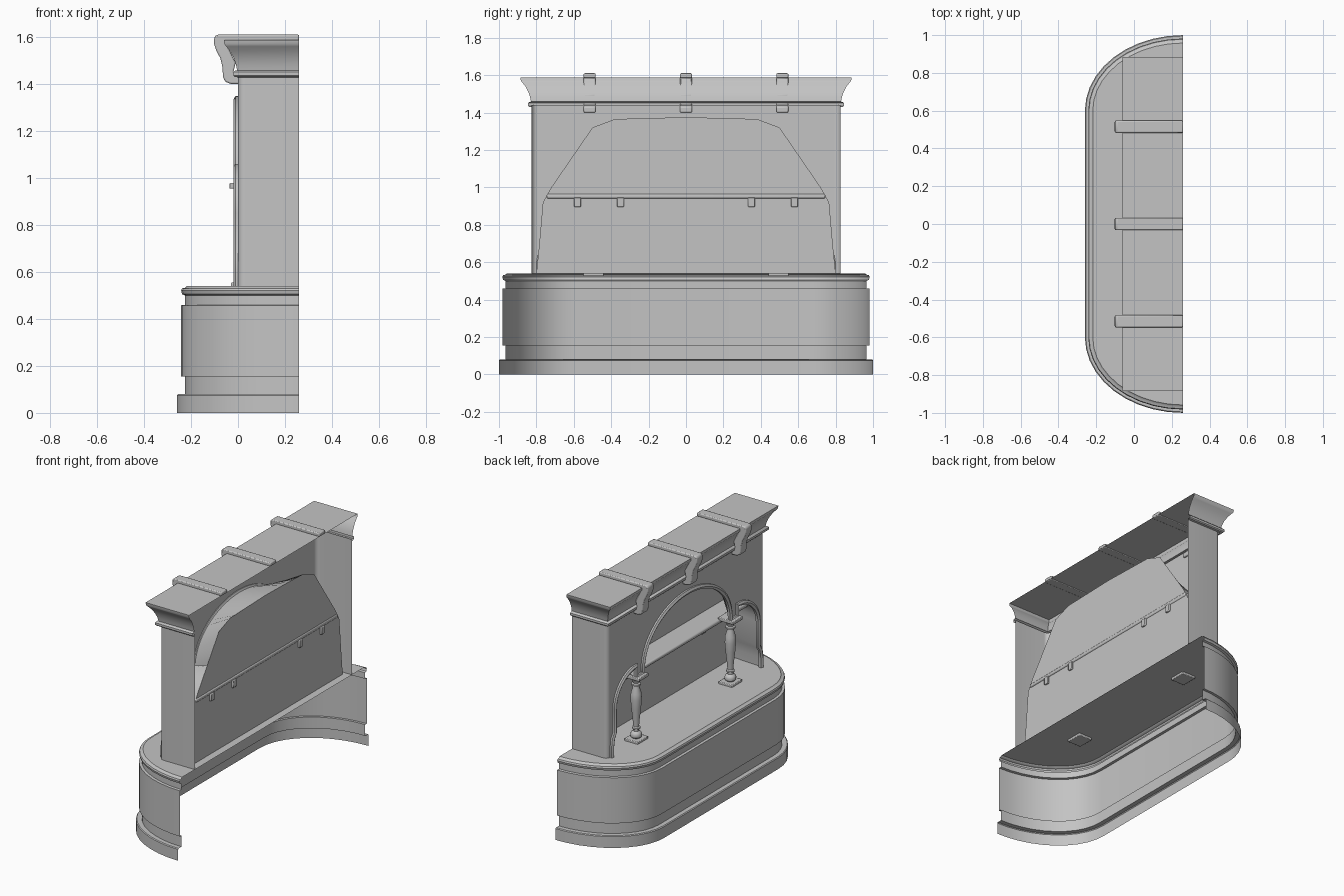
import bpy
import bmesh
import math
from mathutils import Vector

cube = bpy.data.objects.get("Cube")
if cube:
    bpy.data.objects.remove(cube, do_unlink=True)

stone = bpy.data.materials.new("plain_grey")
stone.use_nodes = True
GREY = (0.55, 0.55, 0.55, 1)
stone.diffuse_color = GREY
stone.node_tree.nodes["Principled BSDF"].inputs["Base Color"].default_value = GREY

BACK = 0.26      # open rear plane
DECK = 0.54      # height of the counter top
NICHE = 0.21     # rear panel of the alcove


def finish(obj, angle=35):
    bpy.ops.object.select_all(action="DESELECT")
    obj.select_set(True)
    bpy.context.view_layer.objects.active = obj
    bpy.ops.object.shade_smooth_by_angle(angle=math.radians(angle))
    return obj


def make(name, verts, faces):
    mesh = bpy.data.meshes.new(name)
    mesh.from_pydata([tuple(v) for v in verts], [], faces)
    mesh.materials.append(stone)
    obj = bpy.data.objects.new(name, mesh)
    bpy.context.collection.objects.link(obj)
    return finish(obj)


def strip_faces(rows, cols, closed=False):
    """Quads joining rows of equal length."""
    faces = []
    for r in range(rows - 1):
        for c in range(cols if closed else cols - 1):
            d = (c + 1) % cols
            faces.append((r * cols + c, r * cols + d, (r + 1) * cols + d, (r + 1) * cols + c))
    return faces


def sweep(name, path, profile, cap=False):
    """Moulding: path of (x, y, nx, ny), profile of (outward offset, z)."""
    verts = [(x + nx * o, y + ny * o, z) for o, z in profile for x, y, nx, ny in path]
    n = len(path)
    faces = strip_faces(len(profile), n)
    if cap:
        faces.append(tuple(range((len(profile) - 1) * n, len(profile) * n)))
    return make(name, verts, faces)


def box(name, x, y, z, bevel=0.004):
    verts = [(a, b, c) for a in x for b in y for c in z]
    faces = [(0, 1, 3, 2), (4, 6, 7, 5), (0, 4, 5, 1), (2, 3, 7, 6), (0, 2, 6, 4), (1, 5, 7, 3)]
    obj = make(name, verts, faces)
    mod = obj.modifiers.new("soft_edges", "BEVEL")
    mod.width = bevel
    mod.segments = 2
    return obj


def lathe(name, x, y, profile, sides=16):
    verts = [(x + r * math.cos(math.tau * i / sides), y + r * math.sin(math.tau * i / sides), z)
             for r, z in profile for i in range(sides)]
    return make(name, verts, strip_faces(len(profile), sides, True))


def mirrored(half):
    """Mirror a (y, z) path that starts on the middle line."""
    return [(-y, z) for y, z in reversed(half)] + half[1:]


# Curved counter base: straight front with elliptical ends
quarter = []
for i in range(11):
    t = math.pi / 2 * i / 10
    n = Vector((-math.sin(t) / 0.52, math.cos(t) / 0.4)).normalized()
    quarter.append((BACK - 0.52 * math.sin(t), 0.6 + 0.4 * math.cos(t), n.x, n.y))
base_path = quarter + [(x, -y, nx, -ny) for x, y, nx, ny in reversed(quarter)]
sweep("counter_base", base_path, [
    (0, 0), (0, 0.075), (-0.005, 0.08), (-0.035, 0.08), (-0.035, 0.155), (-0.018, 0.155),
    (-0.018, 0.458), (-0.035, 0.46), (-0.035, 0.5), (-0.022, 0.505), (-0.018, 0.52),
    (-0.022, 0.53), (-0.035, 0.533), (-0.042, DECK)], cap=True)

# Arched opening: large middle arch, small side arches, stepped jambs
opening = []
for i in range(17):
    t = math.pi / 2 * i / 16
    opening.append((0.46 * math.sin(t), 1.0 + 0.335 * math.cos(t)))
opening += [(0.46, 0.975), (0.53, 0.975)]
for i in range(9):
    t = math.pi / 2 * i / 8
    opening.append((0.53 + 0.225 * math.sin(t), 0.85 + 0.2 * math.cos(t)))
opening += [(0.755, 0.69), (0.775, 0.66), (0.785, 0.6), (0.785, DECK)]
contour = mirrored(opening)

# Front wall with the opening, and rounded end walls
wall_y, round_r, wall_top = 0.825, 0.03, 1.44
flat = wall_y - round_r
outline = contour + [(flat, DECK), (flat, wall_top), (-flat, wall_top), (-flat, DECK)]
make("front_wall", [(0, y, z) for y, z in outline], [tuple(range(len(outline)))])
for side, s in (("left", 1), ("right", -1)):
    corner = [(BACK, s * wall_y, 0, 0)]
    for i in range(7):
        t = math.pi / 2 * i / 6
        corner.append((round_r * (1 - math.sin(t)), s * (flat + round_r * math.cos(t)), 0, 0))
    sweep("end_wall_" + side, corner, [(0, DECK), (0, wall_top)])

# Alcove rear panel, its outline reached radially from the opening
hull = [(0, 1.375), (0.38, 1.365), (0.5, 1.32), (0.72, 1.0), (0.765, 0.92), (0.785, 0.69), (0.8, DECK)]


def to_hull(y, z):
    a, b = abs(y), z - DECK
    for (y0, z0), (y1, z1) in zip(hull, hull[1:]):
        dy, dz = y1 - y0, z1 - z0
        det = dy * b - dz * a
        u = (a * (z0 - DECK) - b * y0) / det if det else -1
        if -1e-5 <= u <= 1.00001:
            return math.copysign(y0 + u * dy, y), z0 + u * dz
    return y, z


rear = [to_hull(y, z) for y, z in contour]
count = len(contour)
make("alcove_lining", [(0, y, z) for y, z in contour] + [(NICHE, y, z) for y, z in rear],
     strip_faces(2, count))
panel = mirrored(hull)
make("alcove_panel", [(NICHE, y, z) for y, z in panel], [tuple(range(len(panel)))])

# Raised trim round the opening
curve = bpy.data.curves.new("opening_trim", "CURVE")
curve.dimensions = "3D"
curve.bevel_depth = 0.016
curve.bevel_resolution = 1
spline = curve.splines.new("POLY")
spline.points.add(count - 1)
for point, (y, z) in zip(spline.points, contour):
    point.co = (-0.003, y, z, 1)
curve.materials.append(stone)
trim = bpy.data.objects.new("opening_trim", curve)
bpy.context.collection.objects.link(trim)
finish_target = trim
bpy.ops.object.select_all(action="DESELECT")
trim.select_set(True)
bpy.context.view_layer.objects.active = trim
bpy.ops.object.convert(target="MESH")
finish(bpy.context.view_layer.objects.active)

# Flared cornice with a bead and flat top
cornice_path = [(BACK, wall_y, 0, 1), (0, wall_y, -1, 1), (0, -wall_y, -1, -1), (BACK, -wall_y, 0, -1)]
sweep("cornice", cornice_path, [
    (0, 1.428), (0.014, 1.43), (0.02, 1.436), (0.02, 1.45), (0.014, 1.456), (0.004, 1.458),
    (0.008, 1.48), (0.018, 1.51), (0.034, 1.54), (0.05, 1.56), (0.058, 1.57), (0.06, 1.588)], cap=True)

# Scrolled straps over the cornice
strap = [(BACK, 1.585), (BACK, 1.61), (-0.09, 1.61), (-0.101, 1.6), (-0.102, 1.57), (-0.092, 1.54),
         (-0.075, 1.51), (-0.066, 1.47), (-0.064, 1.43), (-0.055, 1.41), (-0.03, 1.4),
         (0.012, 1.4), (0.012, 1.43), (-0.02, 1.45), (-0.01, 1.49), (-0.04, 1.55), (-0.05, 1.585)]
for name, y in (("left", 0.515), ("middle", 0), ("right", -0.515)):
    m = len(strap)
    verts = [(x, y + w, z) for w in (-0.032, 0.032) for x, z in strap]
    faces = strip_faces(2, m, True) + [tuple(range(m)), tuple(range(m, 2 * m))]
    obj = make("cornice_strap_" + name, verts, faces)
    bm = bmesh.new()
    bm.from_mesh(obj.data)
    bmesh.ops.recalc_face_normals(bm, faces=bm.faces)
    bm.to_mesh(obj.data)
    bm.free()
    mod = obj.modifiers.new("soft_edges", "BEVEL")
    mod.width = 0.006
    mod.segments = 2

# Turned columns with square plinths and caps
baluster = [(0.02, 0.55), (0.034, 0.563), (0.036, 0.578), (0.03, 0.592), (0.018, 0.6), (0.018, 0.61),
            (0.026, 0.615), (0.026, 0.625), (0.018, 0.63), (0.022, 0.68), (0.03, 0.75), (0.035, 0.81),
            (0.033, 0.85), (0.022, 0.885), (0.02, 0.9), (0.03, 0.905), (0.03, 0.915), (0.02, 0.92),
            (0.024, 0.935), (0.036, 0.955)]
col_x = 0.02
for side, s in (("left", 1), ("right", -1)):
    y = s * 0.495
    lathe("column_" + side, col_x, y, baluster)
    box("column_plinth_" + side, (col_x - 0.05, col_x + 0.05), (y - 0.055, y + 0.055), (0.525, 0.555))
    box("column_cap_" + side, (col_x - 0.057, col_x + 0.057), (y - 0.05, y + 0.05), (0.955, 0.978))

# Alcove shelf on small brackets
box("shelf", (0.06, NICHE + 0.006), (-0.745, 0.745), (0.94, 0.965), 0.008)
for i, y in enumerate((-0.58, -0.35, 0.35, 0.58)):
    box("shelf_bracket_%d" % (i + 1), (0.11, NICHE + 0.012), (y - 0.018, y + 0.018), (0.895, 0.945))
